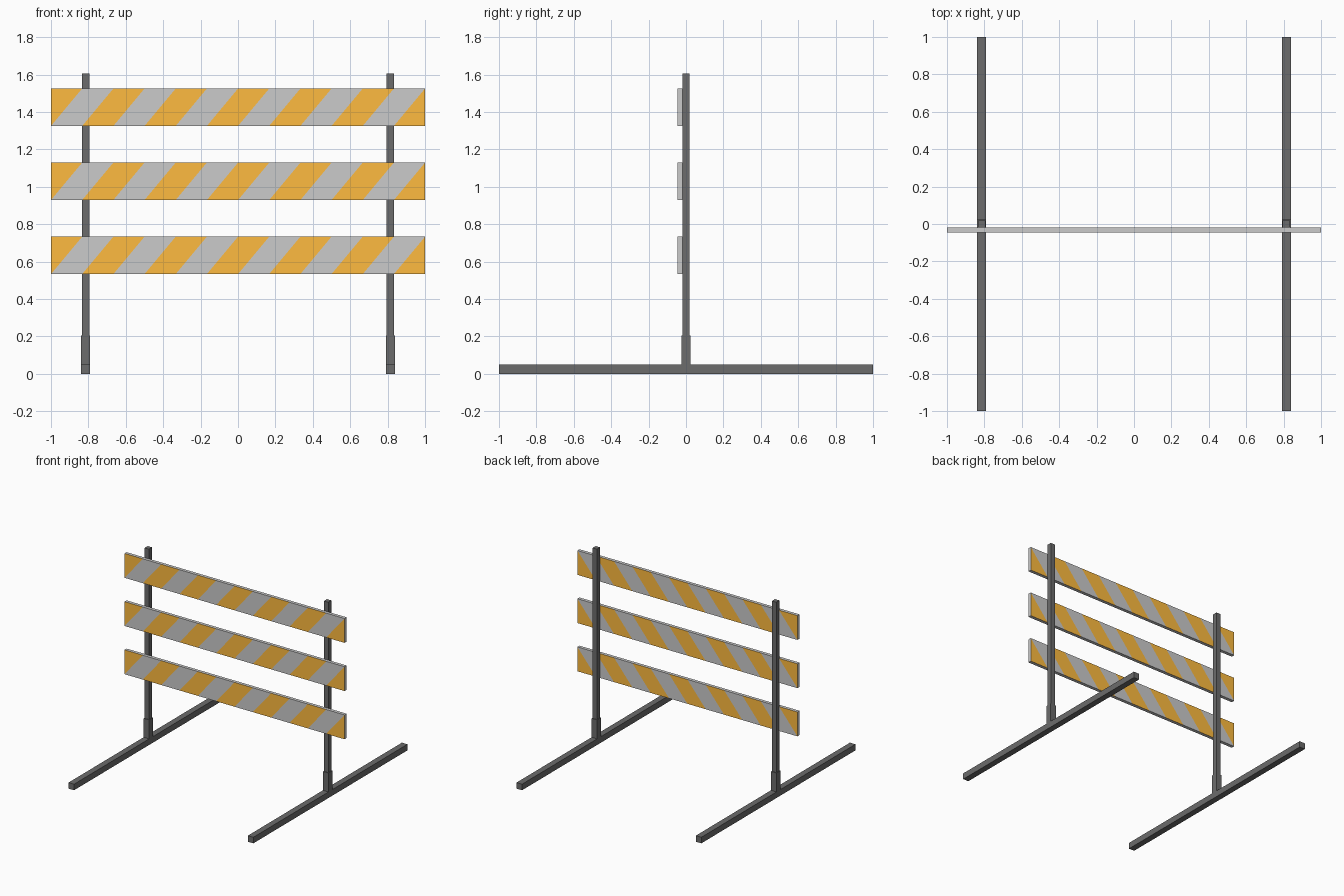
import bpy, bmesh, math
from mathutils import Vector, Matrix

if "Cube" in bpy.data.objects:
    bpy.data.objects.remove(bpy.data.objects["Cube"])


def material(name, rgb):
    m = bpy.data.materials.new(name)
    m.diffuse_color = (*rgb, 1)
    m.use_nodes = True
    m.node_tree.nodes["Principled BSDF"].inputs["Base Color"].default_value = m.diffuse_color
    return m


BLACK = material("black_steel", (0.15, 0.15, 0.15))
GREY = material("reflective_grey", (0.8, 0.8, 0.8))
ORANGE = material("safety_orange", (1.0, 0.5, 0.05))


def box_bmesh(lo, hi):
    lo, hi = Vector(lo), Vector(hi)
    bm = bmesh.new()
    bmesh.ops.create_cube(bm, size=1, matrix=Matrix.Translation((lo + hi) / 2)
                          @ Matrix.Diagonal((*(hi - lo), 1)))
    return bm


def finish(name, bm, mats):
    me = bpy.data.meshes.new(name)
    for m in mats:
        me.materials.append(m)
    bm.normal_update()
    bm.to_mesh(me)
    bm.free()
    ob = bpy.data.objects.new(name, me)
    bpy.context.collection.objects.link(ob)


def square_bar(name, x, half, z0, z1, half_y=None):
    hy = half_y or half
    finish(name, box_bmesh((x - half, -hy, z0), (x + half, hy, z1)), [BLACK])


# Stands: long foot, socket and upright on each side
for side, x in (("left", -0.815), ("right", 0.815)):
    square_bar(f"{side}_foot", x, 0.025, 0, 0.05, 1.0)
    square_bar(f"{side}_socket", x, 0.025, 0.05, 0.205)
    square_bar(f"{side}_upright", x, 0.02, 0.05, 1.605)

# Striped boards: box sliced by slanted planes, alternate slices orange
HEIGHT, PITCH = 0.2, 1 / 6


def striped_board(name, z):
    bm = box_bmesh((-1, -0.045, z), (1, -0.018, z + HEIGHT))
    for k in range(12):
        bmesh.ops.bisect_plane(bm, geom=bm.verts[:] + bm.edges[:] + bm.faces[:], dist=1e-5,
                               plane_co=(-1 + k * PITCH, 0, z),
                               plane_no=Vector((HEIGHT, 0, -PITCH)).normalized())
    bm.normal_update()
    for f in bm.faces:
        c = f.calc_center_median()
        k = math.floor((c.x + 1) / PITCH - (c.z - z) / HEIGHT)
        f.material_index = int(abs(f.normal.y) > 0.5 and k % 2 == 1)
    finish(name, bm, [GREY, ORANGE])


for name, z in (("lower_board", 0.533), ("middle_board", 0.929), ("upper_board", 1.325)):
    striped_board(name, z)
